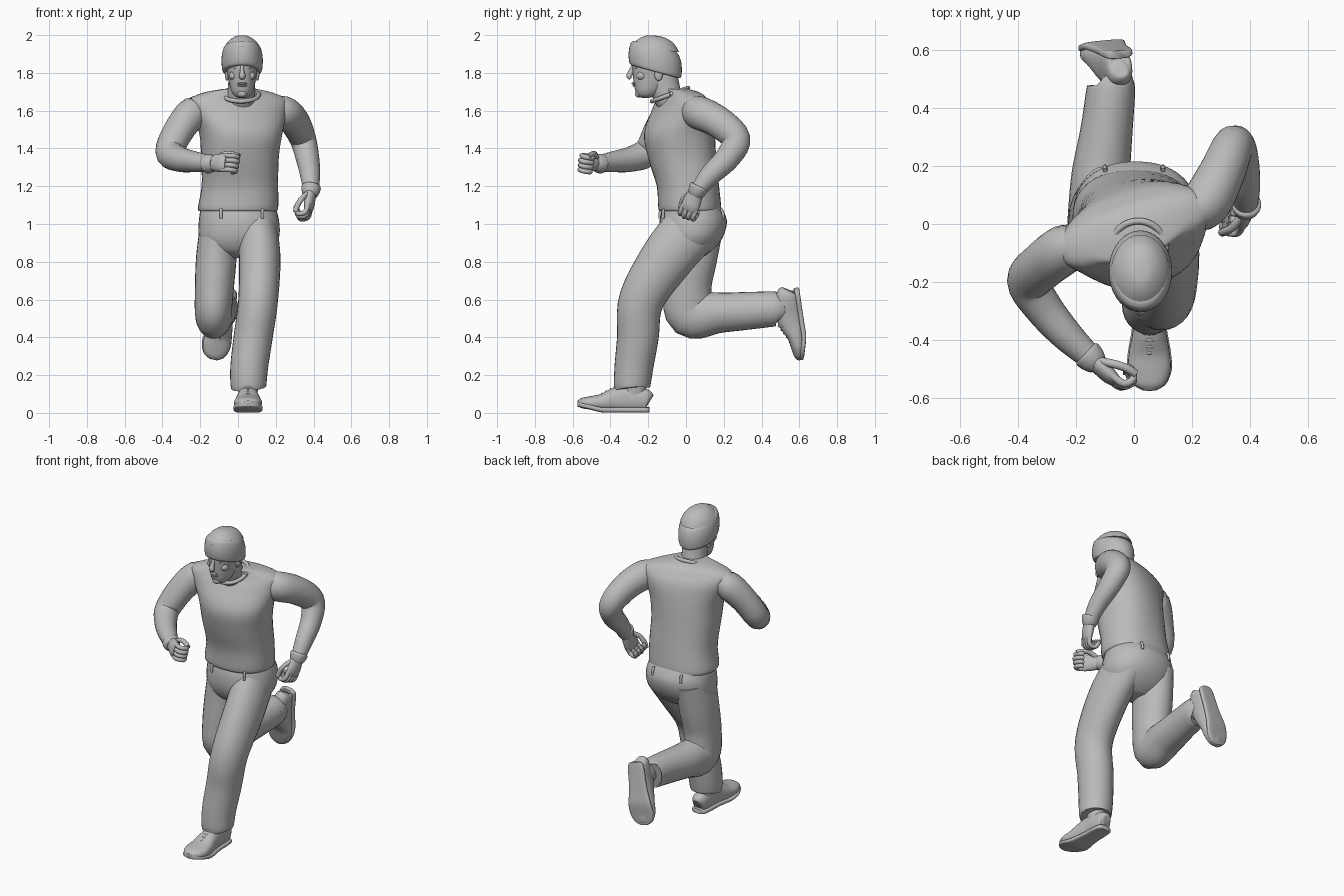
import bpy, bmesh, math
from mathutils import Vector, Matrix

cube = bpy.data.objects.get("Cube")
if cube:
    bpy.data.objects.remove(cube, do_unlink=True)

grey = bpy.data.materials.new("plain grey")
grey.use_nodes = True
COLOUR = (0.5, 0.5, 0.5, 1)
grey.diffuse_color = COLOUR
grey.node_tree.nodes["Principled BSDF"].inputs["Base Color"].default_value = COLOUR

UP = Vector((0, 0, 1))
SIDE = Vector((1, 0, 0))


def finish(bm, name, matrix=None):
    """Turn a bmesh into a smooth shaded, coloured object."""
    if matrix:
        bm.transform(matrix)
    bmesh.ops.recalc_face_normals(bm, faces=bm.faces)
    mesh = bpy.data.meshes.new(name)
    bm.to_mesh(mesh)
    bm.free()
    mesh.materials.append(grey)
    obj = bpy.data.objects.new(name, mesh)
    bpy.context.collection.objects.link(obj)
    bpy.ops.object.select_all(action="DESELECT")
    obj.select_set(True)
    bpy.context.view_layer.objects.active = obj
    bpy.ops.object.shade_smooth_by_angle(angle=math.radians(50))
    return obj


def spline(rows, steps):
    """Catmull-Rom interpolation through rows of numbers."""
    rows = [Vector(r) for r in rows]
    out = []
    for i in range(len(rows) - 1):
        b, c = rows[i], rows[i + 1]
        a = rows[i - 1] if i else b
        d = rows[i + 2] if i + 2 < len(rows) else c
        for k in range(steps):
            t = k / steps
            m, n = (c - a) / 2, (d - b) / 2
            out.append(b + m * t + (3 * (c - b) - 2 * m - n) * t**2
                       + (2 * (b - c) + m + n) * t**3)
    return out + [rows[-1]]


def loft(name, rows, side=SIDE, axis=None, power=2, sides=28, steps=5, yaw=None, matrix=None):
    """Skin rounded rings; each row is x, y, z, half width, half depth."""
    bm = bmesh.new()
    path = spline(rows, steps)
    rings = []
    for i, row in enumerate(path):
        centre = Vector(row[:3])
        before, after = path[max(i - 1, 0)], path[min(i + 1, len(path) - 1)]
        t = (axis or Vector(after[:3]) - Vector(before[:3])).normalized()
        u = Matrix.Rotation(yaw(centre.z), 3, "Z") @ side if yaw else side
        u = (u - t * u.dot(t)).normalized()
        v = t.cross(u)
        ring = []
        for j in range(sides):
            ang = math.tau * j / sides
            c, s = math.cos(ang), math.sin(ang)
            c = math.copysign(abs(c) ** (2 / power), c)
            s = math.copysign(abs(s) ** (2 / power), s)
            ring.append(bm.verts.new(centre + u * c * row[3] + v * s * row[4]))
        rings.append(ring)
    for lo, hi in zip(rings, rings[1:]):
        for j in range(sides):
            k = (j + 1) % sides
            bm.faces.new((lo[j], lo[k], hi[k], hi[j]))
    bm.faces.new(rings[0][::-1])
    bm.faces.new(rings[-1])
    return finish(bm, name, matrix)


def tube(name, points, radius, matrix=None, side=SIDE):
    return loft(name, [(*p, radius, radius) for p in points], side, sides=10, steps=3, matrix=matrix)


def ball(name, centre, size):
    bm = bmesh.new()
    bmesh.ops.create_uvsphere(bm, u_segments=16, v_segments=10, radius=1)
    return finish(bm, name, Matrix.Translation(centre) @ Matrix.Diagonal((*size, 1)))


# Shirt, twisted so the right shoulder leads
def twist(z):
    return 0.32 * min(max((z - 1.15) / 0.4, 0), 1)


loft("shirt", [(0, .02, 1.07, .19, .15), (0, .02, 1.08, .212, .166), (.01, .01, 1.2, .203, .165),
               (.01, -.02, 1.35, .205, .178), (.015, -.035, 1.48, .22, .18),
               (.005, -.02, 1.6, .26, .14), (0, -.02, 1.66, .265, .105),
               (0, -.03, 1.695, .19, .085), (.01, -.06, 1.715, .09, .07)],
     axis=UP, power=2.3, sides=40, yaw=twist)
collar = [(.015 + .095 * math.cos(a), -.085 + .095 * math.sin(a), 1.685 + .035 * math.sin(a))
          for a in [math.tau * i / 20 for i in range(21)]]
tube("collar", collar, .012, side=UP)

# Trousers
loft("trouser_seat", [(0, .03, 1.1, .195, .15), (.005, .038, 1.02, .212, .178),
                      (.005, .03, .93, .212, .165), (0, .02, .86, .17, .12), (0, .02, .82, .09, .06)],
     axis=UP, power=2.2, sides=36)
loft("left_trouser_leg", [(.1, .04, .99, .105, .15), (.115, -.1, .82, .11, .14),
                          (.107, -.235, .6, .105, .12), (.08, -.255, .4, .103, .11),
                          (.06, -.275, .25, .1, .103), (.055, -.285, .15, .095, .097),
                          (.055, -.285, .13, .088, .09)])
loft("right_trouser_leg", [(-.1, .05, 1, .1, .15), (-.115, .03, .82, .107, .135),
                           (-.125, .01, .66, .103, .125), (-.13, .03, .53, .098, .135),
                           (-.115, .17, .53, .1, .108), (-.095, .32, .54, .09, .1),
                           (-.08, .46, .55, .084, .093), (-.08, .48, .55, .078, .087)])
for i, (x, y) in enumerate([(-.09, -.13), (.13, -.115), (-.1, .185), (.1, .185)]):
    tube(f"belt_loop_{i}", [(x, y, 1.08), (x, y * 1.06, 1.06), (x, y * 1.06, 1.03)], .008)


# Shoes, shaped heel to toe along -y with the sole on z = 0
def shoe(label, matrix):
    upper = [(0, 0, .06, .02, .03), (0, -.012, .065, .042, .055), (0, -.06, .072, .05, .064),
             (0, -.12, .076, .052, .07), (0, -.18, .07, .058, .064), (0, -.25, .056, .07, .046),
             (0, -.31, .053, .073, .036), (0, -.36, .052, .053, .027), (0, -.382, .053, .018, .012)]
    loft(label + "_shoe", upper, power=2.4, matrix=matrix)
    sole = [(0, y, .016 + .03 * max(0, -y - .25) / .13, a + .004, .014) for _, y, _, a, _ in upper]
    loft(label + "_sole", sole, axis=Vector((0, -1, 0)), power=4, matrix=matrix)
    loft(label + "_ankle", [(0, -.08, .06, .045, .06), (0, -.085, .18, .06, .068)], matrix=matrix)
    for i in range(4):
        y, z = -.18 - .022 * i, .137 - .012 * i
        tube(f"{label}_lace_{i}", [(-.04, y, z - .022), (0, y - .006, z), (.04, y, z - .022)],
             .006, matrix, UP)


shoe("left", Matrix.Translation((.053, -.192, 0)))
back = Vector((.08, -.05, .35)).normalized()
top = Vector((.1, -1, 0))
top = (top - back * top.dot(back)).normalized()
frame = Matrix((back.cross(top), back, top)).transposed().to_4x4()
shoe("right", Matrix.Translation((-.05, .6, .66)) @ frame)

# Arms
loft("right_arm", [(-.17, -.06, 1.59, .06, .07), (-.235, -.085, 1.59, .085, .085),
                   (-.31, -.14, 1.5, .08, .083), (-.362, -.2, 1.385, .074, .078),
                   (-.315, -.285, 1.345, .066, .068), (-.235, -.38, 1.33, .056, .056),
                   (-.145, -.465, 1.32, .042, .042)], side=Vector((1, 1, 0)))
loft("left_arm", [(.17, .04, 1.59, .06, .07), (.24, .065, 1.59, .085, .088),
                  (.3, .17, 1.54, .08, .084), (.343, .265, 1.45, .07, .076),
                  (.368, .22, 1.35, .062, .066), (.382, .13, 1.26, .053, .056),
                  (.385, .065, 1.18, .042, .042)])


# Gloved hands: x runs along the hand, y to the palm, z to the thumb
def hand(label, wrist, forward, thumb, flip):
    f = Vector(forward).normalized()
    t = Vector(thumb)
    t = (t - f * t.dot(f)).normalized()
    m = Matrix.Translation(wrist) @ Matrix((f, t.cross(f) * flip, t)).transposed().to_4x4()
    loft(label + "_cuff", [(-.03, 0, 0, .046, .046), (-.02, 0, 0, .052, .052), (.01, 0, 0, .046, .046),
                           (.03, 0, 0, .036, .036)], side=UP, matrix=m, sides=20)
    loft(label + "_palm", [(0, 0, 0, .036, .034), (.04, 0, .002, .046, .03), (.085, 0, 0, .05, .026),
                           (.115, .004, 0, .045, .018)], side=UP, matrix=m, sides=20)
    for i in range(4):
        z = .037 - .025 * i
        reach = .004 * abs(i - 1)
        tube(f"{label}_finger_{i}", [(.09, 0, z), (.145 - reach, .008, z), (.155 - reach, .045, z),
                                     (.12, .062, z), (.105, .055, z)], .0135, m, UP)
    tube(label + "_thumb", [(.03, .01, .03), (.07, .03, .055), (.11, .05, .055), (.145, .06, .045)],
         .0145, m, UP)


hand("right", (-.145, -.465, 1.32), (.72, -.7, .05), (.2, .1, 1), 1)
hand("left", (.385, .06, 1.175), (-.1, -.42, -.9), (-.2, -1, .3), -1)

# Neck and head
HX = .022
loft("neck", [(.005, -.05, 1.6, .085, .09), (.015, -.1, 1.68, .074, .082), (HX, -.13, 1.79, .07, .085)],
     axis=UP)
loft("head", [(HX, -.215, 1.668, .02, .02), (HX, -.205, 1.68, .042, .05), (HX, -.195, 1.705, .058, .073),
              (HX, -.18, 1.745, .069, .096), (HX, -.168, 1.79, .077, .113),
              (HX, -.162, 1.84, .084, .122), (HX, -.16, 1.9, .08, .115)], axis=UP)
loft("nose", [(HX, -.278, 1.84, .009, .01), (HX, -.29, 1.81, .011, .014),
              (HX, -.3, 1.783, .017, .016), (HX, -.292, 1.77, .012, .008)], sides=14)
ball("chin", (HX, -.25, 1.69), (.026, .02, .02))
for name, z, y in (("upper_lip", 1.744, -.276), ("lower_lip", 1.733, -.272)):
    ball(name, (HX, y, z), (.026, .012, .006))
for name, s in (("left", 1), ("right", -1)):
    ball(name + "_eye", (HX + s * .033, -.264, 1.827), (.014, .01, .007))
    ball(name + "_brow", (HX + s * .033, -.268, 1.845), (.026, .015, .008))
    ball(name + "_cheek", (HX + s * .046, -.235, 1.785), (.024, .028, .024))
    ball(name + "_ear", (HX + s * .08, -.145, 1.79), (.011, .022, .032))

# Knitted hat with a folded rim, tipped back
loft("hat", [(HX, -.168, 1.925, .101, .132), (HX, -.162, 1.95, .087, .112), (HX, -.158, 1.975, .064, .085),
             (HX, -.16, 1.993, .034, .045), (HX, -.16, 1.997, .004, .005)],
     axis=Vector((0, .12, 1)), sides=36)
loft("hat_rim", [(HX, -.16, 1.805, .09, .122), (HX, -.162, 1.812, .104, .14), (HX, -.163, 1.85, .109, .146),
                 (HX, -.163, 1.89, .108, .143), (HX, -.164, 1.925, .1, .132), (HX, -.163, 1.94, .09, .115)],
     axis=Vector((0, .27, 1)), sides=36)
